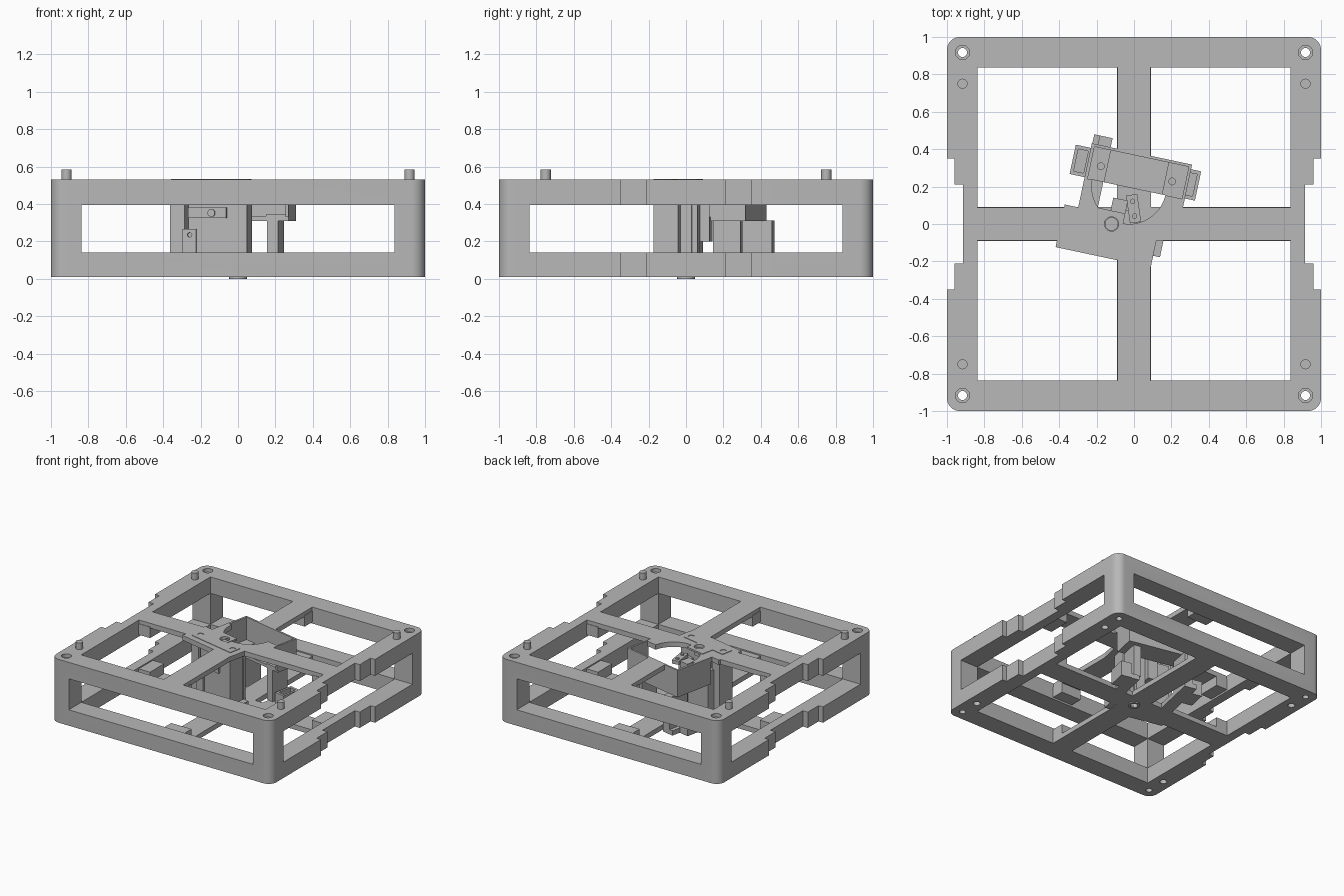
import bpy, bmesh, math
from mathutils import Matrix, Vector

old = bpy.data.objects.get("Cube")
if old:
    bpy.data.objects.remove(old, do_unlink=True)

grey = bpy.data.materials.new("plain_grey")
grey.use_nodes = True
COLOR = (0.48, 0.48, 0.48, 1)
grey.diffuse_color = COLOR
grey.node_tree.nodes["Principled BSDF"].inputs["Base Color"].default_value = COLOR

# turned frame of the central mechanism
TURN = Matrix.Translation((-0.12, 0, 0)) @ Matrix.Rotation(math.radians(-12), 4, "Z")
FLAT = Matrix.Identity(4)
TOP, BASE = 0.53, 0.01


def finish(name, bm, frame):
    bm.transform(frame)
    bmesh.ops.recalc_face_normals(bm, faces=bm.faces)
    mesh = bpy.data.meshes.new(name)
    bm.to_mesh(mesh)
    bm.free()
    mesh.materials.append(grey)
    obj = bpy.data.objects.new(name, mesh)
    bpy.context.collection.objects.link(obj)
    return obj


def box(name, x, y, z, frame=FLAT):
    return prism(name, [(x[0], y[0]), (x[1], y[0]), (x[1], y[1]), (x[0], y[1])], z, frame)


def prism(name, outline, z, frame=FLAT):
    bm = bmesh.new()
    face = bm.faces.new([bm.verts.new((x, y, z[0])) for x, y in outline])
    grown = bmesh.ops.extrude_face_region(bm, geom=[face])["geom"]
    up = [v for v in grown if isinstance(v, bmesh.types.BMVert)]
    bmesh.ops.translate(bm, verts=up, vec=(0, 0, z[1] - z[0]))
    return finish(name, bm, frame)


def cylinder(name, center, radius, depth, frame=FLAT, axis="Z"):
    bm = bmesh.new()
    bmesh.ops.create_cone(bm, cap_ends=True, segments=24, radius1=radius,
                          radius2=radius, depth=depth)
    if axis == "X":
        bm.transform(Matrix.Rotation(math.pi / 2, 4, "Y"))
    elif axis == "Y":
        bm.transform(Matrix.Rotation(math.pi / 2, 4, "X"))
    bm.transform(Matrix.Translation(Vector(center)))
    return finish(name, bm, frame)


def cut(objs, cutters):
    for obj in objs:
        for c in cutters:
            mod = obj.modifiers.new("cut", "BOOLEAN")
            mod.operation, mod.solver, mod.object = "DIFFERENCE", "EXACT", c
        deps = bpy.context.evaluated_depsgraph_get()
        deps.update()
        mesh = bpy.data.meshes.new_from_object(obj.evaluated_get(deps))
        obj.modifiers.clear()
        obj.data = mesh
    for c in cutters:
        bpy.data.objects.remove(c, do_unlink=True)


def rounded(half, r, steps=8):
    pts = []
    for q, (sx, sy) in enumerate([(1, 1), (-1, 1), (-1, -1), (1, -1)]):
        for i in range(steps + 1):
            a = math.pi / 2 * (q + i / steps)
            pts.append((sx * (half - r) + r * math.cos(a), sy * (half - r) + r * math.sin(a)))
    return pts


SIGNS = [(sx, sy) for sx in (-1, 1) for sy in (-1, 1)]

# outer frame with open top and windows on every side
frame = prism("outer_frame", rounded(1, 0.07), (BASE, TOP))
IN = 0.838
cuts = [box("c", (-IN, IN), (-IN, IN), (-1, 2)),
        box("c", (-IN, IN), (-2, 2), (0.14, 0.395)),
        box("c", (-2, 2), (-IN, IN), (0.14, 0.395))]
# stepped notches and bolt holes in the side rails
for s in (-1, 1):
    for inner, reach in ((0.96, 0.35), (0.915, 0.21)):
        cuts.append(box("c", sorted((s * inner, s * 2)), (-reach, reach), (-1, 2)))
    for y in (-0.28, 0.28):
        for z in (0.08, 0.46):
            cuts.append(cylinder("c", (s * 0.9, y, z), 0.018, 0.4, axis="X"))
# corner screw holes with countersinks, and pin sockets underneath
for sx, sy in SIGNS:
    x, y = sx * 0.917, sy * 0.917
    cuts.append(cylinder("c", (x, y, 0.3), 0.024, 2))
    cuts.append(cylinder("c", (x, y, TOP), 0.038, 0.06))
    cuts.append(cylinder("c", (x, sy * 0.75, BASE), 0.027, 0.12))
cut([frame], cuts)

# locating pins
for sx, sy in SIGNS:
    cylinder("locating_pin", (sx * 0.917, sy * 0.75, 0.545), 0.027, 0.08)

# upper and lower crossbars with thickened ends
W, END = 0.088, 0.735
top_bars = [box("upper_crossbar", (-W, W), (-0.85, 0.85), (0.49, TOP)),
            box("upper_side_crossbar", (-0.85, 0.85), (-W, W), (0.49, TOP))]
base_bars = [box("lower_crossbar", (-0.092, 0.092), (-0.85, 0.85), (BASE, 0.05)),
             box("lower_side_crossbar", (-0.85, 0.85), (-0.092, 0.092), (BASE, 0.05))]
for s in (-1, 1):
    for z in ((0.41, 0.5), (0.04, 0.13)):
        span = sorted((s * END, s * 0.85))
        box("crossbar_end", (-0.092, 0.092), span, z)
        box("crossbar_side_end", span, (-0.092, 0.092), z)

# turned deck with a half-round opening and tray opening
deck = prism("top_deck", [(-0.267, -0.183), (0.253, -0.183), (0.253, 0.05), (0.355, 0.05),
                          (0.355, 0.215), (-0.193, 0.215), (-0.193, 0.05), (-0.267, 0.05)],
             (0.49, TOP), TURN)
arc = [(0.05 + 0.2 * math.cos(math.pi * (1 + i / 20)), 0.215 + 0.2 * math.sin(math.pi * (1 + i / 20)))
       for i in range(21)]
cut(top_bars + [deck], [
    prism("c", arc + [(0.25, 0.22), (-0.15, 0.22)], (0.4, 0.7), TURN),
    box("c", (-0.18, 0.34), (0.21, 0.39), (0.4, 0.7), TURN),
    cylinder("c", (0, 0, 0.5), 0.038, 0.4, TURN)])
cut(base_bars, [cylinder("c", (0, 0, 0), 0.028, 0.3)])

# hanging tray behind the deck
box("tray_floor", (-0.193, 0.355), (0.21, 0.4), (0.31, 0.335), TURN)
box("tray_back", (-0.193, 0.355), (0.385, 0.4), (0.33, TOP), TURN)
box("tray_left_wall", (0.34, 0.355), (0.2, 0.4), (0.33, TOP), TURN)
box("tray_right_wall", (-0.193, -0.175), (0.06, 0.4), (0.31, TOP), TURN)
for u, a, b in ((-0.12, -0.175, -0.085), (0.27, 0.23, 0.34)):
    tab = box("tray_tab", (a, b), (0.21, 0.386), (0.33, 0.345), TURN)
    cut([tab], [cylinder("c", (u, 0.29, 0.34), 0.018, 0.1, TURN)])

# tray posts standing on feet that run to the lower bars
box("left_post", (0.237, 0.297), (0.21, 0.36), (0.05, 0.312), TURN)
box("right_post", (-0.16, -0.09), (0.27, 0.45), (0.05, 0.312), TURN)
box("left_foot", (0.255, 0.345), (0.05, 0.37), (BASE, 0.05), TURN)
box("right_foot", (-0.19, -0.09), (0.0, 0.45), (BASE, 0.05), TURN)

# low sockets at both ends of the tray
for name, a, b in (("right_socket", -0.275, -0.185), ("left_socket", 0.32, 0.41)):
    socket = box(name, (a, b), (0.215, 0.375), (BASE, 0.135), TURN)
    cut([socket], [box("c", (a + 0.018, b - 0.018), (0.235, 0.355), (0.06, 0.3), TURN)])
box("side_clip", (0.24, 0.29), (-0.12, -0.03), (BASE, 0.13), TURN)

# main upright housing below the deck
box("housing_side", (-0.22, -0.14), (-0.135, 0.0), (0.05, 0.5), TURN)
box("housing_body", (-0.12, 0.2), (-0.135, 0.0), (0.05, 0.5), TURN)
box("housing_back", (-0.16, 0.14), (-0.02, 0.06), (0.05, 0.4), TURN)
box("housing_base", (-0.22, 0.2), (-0.16, 0.0), (BASE, 0.05), TURN)
step = box("housing_step", (-0.15, -0.075), (-0.15, -0.1), (0.05, 0.265), TURN)
cut([step], [cylinder("c", (-0.11, -0.15, 0.235), 0.012, 0.03, TURN, "Y")])
box("housing_ledge", (-0.12, 0.09), (-0.15, -0.13), (0.325, 0.38), TURN)
cylinder("housing_screw", (0.01, -0.152, 0.352), 0.02, 0.02, TURN, "Y")

# small actuator and lever seen inside the opening
box("actuator", (-0.02, 0.06), (0.05, 0.14), (0.2, 0.44), TURN)
box("actuator_column", (0.06, 0.13), (0.0, 0.09), (0.05, 0.42), TURN)
LEVER = TURN @ Matrix.Translation((0.1, 0.1, 0)) @ Matrix.Rotation(math.radians(20), 4, "Z")
box("lever", (-0.03, 0.03), (-0.07, 0.08), (0.42, 0.45), LEVER)
for v in (-0.035, 0.045):
    cylinder("lever_pivot", (0, v, 0.45), 0.014, 0.02, LEVER)

# cover plate, bearing ring and screws on the deck
cover = prism("cover_plate", [(-0.216, -0.135), (0.203, -0.135), (0.203, -0.035), (0.06, -0.035),
                              (0.06, 0.07), (-0.11, 0.07), (-0.11, -0.035), (-0.216, -0.035)],
              (0.52, TOP + 0.004), TURN)
cut([cover], [cylinder("c", (0, 0, 0.53), 0.038, 0.2, TURN)]
    + [cylinder("c", (u, -0.08, TOP), 0.024, 0.02, TURN) for u in (-0.178, 0.171)])
for u in (-0.178, 0.171):
    cylinder("cover_screw", (u, -0.08, 0.52), 0.014, 0.02, TURN)
cylinder("bearing_core", (0, 0, 0.49), 0.036, 0.04, TURN)

# hub ring under the centre
hub = cylinder("base_hub", (0, 0, 0.01), 0.047, 0.02)
cut([hub], [cylinder("c", (0, 0, 0), 0.028, 0.2)])

# smooth round surfaces, keep edges crisp
bpy.ops.object.select_all(action="DESELECT")
for obj in bpy.context.collection.objects:
    if obj.type == "MESH" and grey.name in obj.data.materials:
        obj.select_set(True)
        bpy.context.view_layer.objects.active = obj
bpy.ops.object.shade_smooth_by_angle(angle=math.radians(30))
